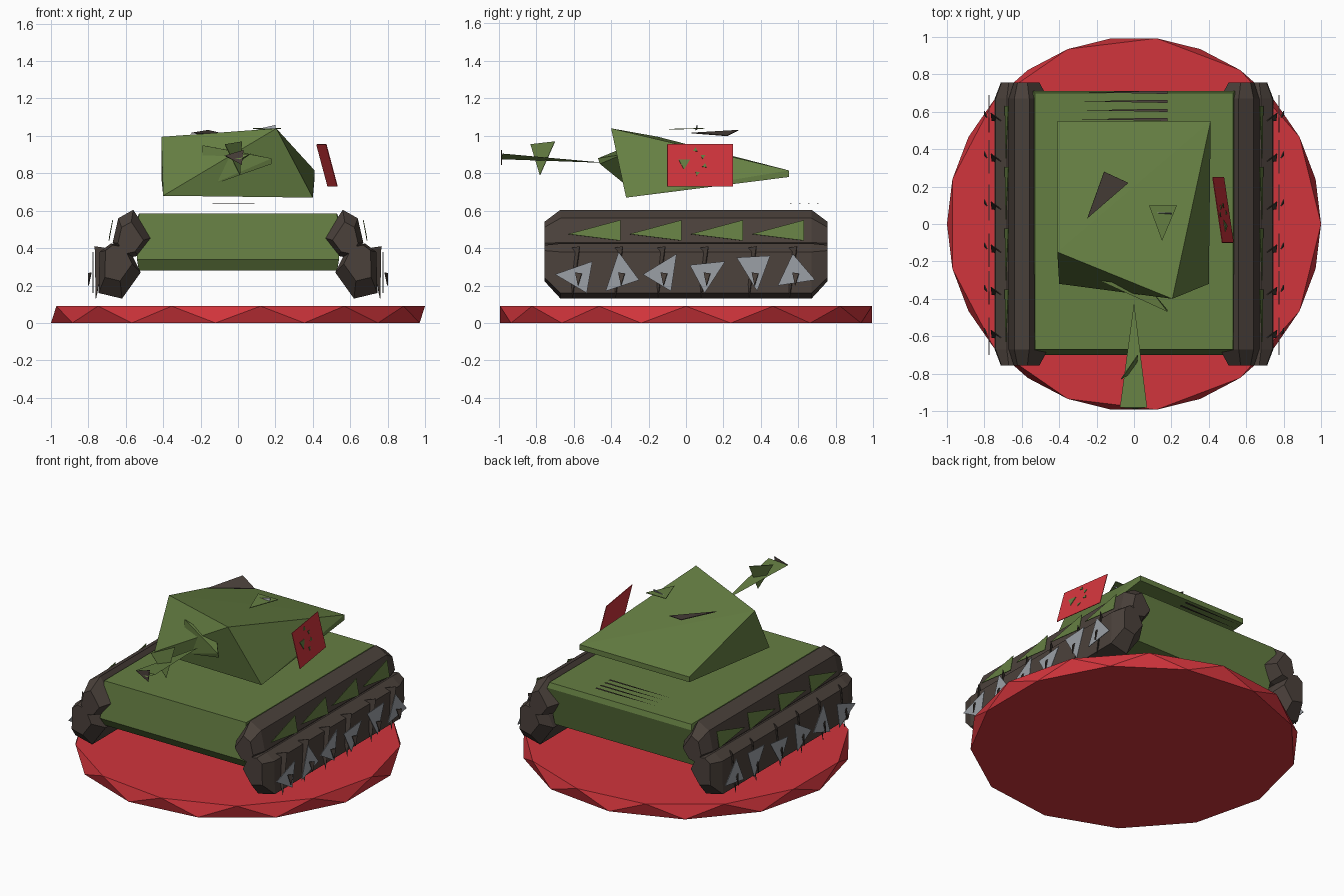
import bpy, bmesh, math
from mathutils import Vector

if "Cube" in bpy.data.objects:
    bpy.data.objects.remove(bpy.data.objects["Cube"], do_unlink=True)


def material(name, rgb):
    m = bpy.data.materials.new(name)
    m.use_nodes = True
    m.diffuse_color = (*rgb, 1)
    m.node_tree.nodes["Principled BSDF"].inputs["Base Color"].default_value = (*rgb, 1)
    return m


GREEN = material("olive green", (0.13, 0.21, 0.055))
RED = material("red", (0.64, 0.035, 0.045))
BROWN = material("dark brown", (0.07, 0.053, 0.044))
GREY = material("steel grey", (0.33, 0.35, 0.38))


def finish(bm, name, mat):
    me = bpy.data.meshes.new(name)
    bm.to_mesh(me)
    bm.free()
    me.materials.append(mat)
    ob = bpy.data.objects.new(name, me)
    bpy.context.scene.collection.objects.link(ob)
    return ob


def solid(name, points, mat):
    """Faceted solid wrapped tightly around the given corners."""
    bm = bmesh.new()
    for p in points:
        bm.verts.new(p)
    res = bmesh.ops.convex_hull(bm, input=bm.verts)
    loose = [v for v in bm.verts if not v.link_faces]
    bmesh.ops.delete(bm, geom=loose, context='VERTS')
    bmesh.ops.dissolve_limit(bm, angle_limit=0.01, verts=bm.verts, edges=bm.edges)
    bmesh.ops.recalc_face_normals(bm, faces=bm.faces)
    return finish(bm, name, mat)


def plate(name, points, mat, thick=0.004):
    """Thin flat sheet through the given corners."""
    pts = [Vector(p) for p in points]
    off = (pts[1] - pts[0]).cross(pts[2] - pts[0]).normalized() * thick / 2
    return solid(name, [p + off for p in pts] + [p - off for p in pts], mat)


# Round faceted base
N = 13
step = 2 * math.pi / N
solid("base_disc",
      [(math.cos(i * step), math.sin(i * step), 0.09) for i in range(N)] +
      [(math.cos((i + .5) * step), math.sin((i + .5) * step), 0) for i in range(N)], RED)

# Hull
solid("hull", [(s * x, y, z) for s in (-1, 1) for x, y, z in (
    (.53, -.67, .585), (.53, .70, .585), (.54, -.70, .34),
    (.54, .71, .55), (.53, -.66, .28), (.53, .64, .28))], GREEN)

# Tracks, running gear and fender fins, on both sides
upper = [(.56, .605), (.64, .56), (.67, .43), (.62, .34), (.53, .36), (.46, .455)]
lower = [(.68, .425), (.74, .38), (.745, .16), (.62, .13), (.52, .27), (.59, .41)]
wheels = [
    ((-.70, .26), (-.50, .33), (-.53, .16)), ((-.36, .38), (-.43, .17), (-.25, .23)),
    ((-.23, .26), (-.05, .37), (-.08, .17)), ((.02, .31), (.21, .33), (.10, .16)),
    ((.27, .35), (.45, .36), (.38, .17)), ((.57, .37), (.49, .20), (.69, .23))]


def track(name, section, anchor, s):
    ax, az = anchor
    pts = []
    for e in (-1, 1):
        pts += [(s * x, e * .67, z) for x, z in section]
        pts += [(s * (ax + .65 * (x - ax)), e * .757, az + .65 * (z - az)) for x, z in section]
    solid(name, pts, BROWN)


for s, side in ((1, "left"), (-1, "right")):
    track(side + "_upper_track", upper, (.59, .42), s)
    track(side + "_lower_track", lower, (.65, .40), s)
    for i in range(4):
        y = -.63 + .327 * i
        plate(f"{side}_fender_fin_{i}",
              [(s * .685, y, .475), (s * .67, y + .28, .55), (s * .69, y + .28, .44)], GREEN)
    for i, tri in enumerate(wheels):
        cy = sum(p[0] for p in tri) / 3
        plate(f"{side}_wheel_{i}", [(s * .775, y, z) for y, z in tri], GREY)
        plate(f"{side}_hub_{i}", [(s * .785, cy - .015, .27), (s * .80, cy + .02, .265),
                                  (s * .80, cy, .20)], BROWN, .006)
        plate(f"{side}_axle_{i}", [(s * .70, cy - .04, .40), (s * .765, cy + .01, .41),
                                   (s * .76, cy - .03, .13)], BROWN)

# Wedge turret
solid("turret", [(-.41, -.15, .995), (.205, -.40, 1.04), (.41, .55, .815), (-.41, .55, .815),
                 (.41, .55, .78), (-.41, .55, .78), (.40, -.32, .67), (-.40, -.32, .68)], GREEN)

# Gun mantlet, barrel and muzzle
solid("gun_mantlet", [(-.19, -.30, .95), (-.19, -.30, .72), (.18, -.47, .88),
                      (.18, -.46, .85), (.08, -.34, .90)], GREEN)
solid("gun_barrel", [(0, -.42, .855), (-.075, -.98, .895), (.07, -.98, .905),
                     (.01, -.99, .875)], GREEN)
plate("barrel_sleeve", [(-.07, -.83, .955), (.02, -.70, .97), (.01, -.78, .79)], GREEN)
plate("muzzle", [(-.07, -.985, .895), (.03, -.985, .925), (.02, -.985, .845)], BROWN)

# Roof hatches
plate("round_hatch", [(-.25, .03, 1.015), (-.16, .28, 1.03), (-.03, .22, 1.0)], BROWN)
plate("cupola", [(.08, .10, 1.04), (.23, .10, 1.04), (.15, -.09, 1.035)], GREEN)
plate("periscope", [(.10, .06, 1.035), (.20, .06, 1.058), (.20, .05, 1.03)], GREY)

# Engine deck slats
for i in range(4):
    y = .56 + .048 * i
    solid(f"deck_slat_{i}", [(-.28 + .02 * (i % 2), y, .642), (.14, y - .008, .642), (.18, y - .008, .642),
                             (.18, y + .008, .642), (.14, y + .008, .642), (0, y, .638)], BROWN)


# Tilted flag with small painted marks
def on_flag(y, z, lift=0.0):
    x = .53 - .147 * (y + .09) - .267 * (z - .73)
    return (x + lift, y, z)


plate("flag", [on_flag(y, z) for y, z in ((-.10, .73), (.25, .73), (.25, .955), (-.10, .955))], RED)
marks = [(-.01, .855, .035), (.05, .925, .014), (.09, .89, .014), (.10, .84, .014), (.06, .80, .014)]
for i, (y, z, r) in enumerate(marks):
    tri = [(y + r * math.cos(a + i), z + r * math.sin(a + i)) for a in (.5, 2.6, 4.7)]
    plate(f"flag_mark_{i}", [on_flag(a, b, .004) for a, b in tri], GREEN)
